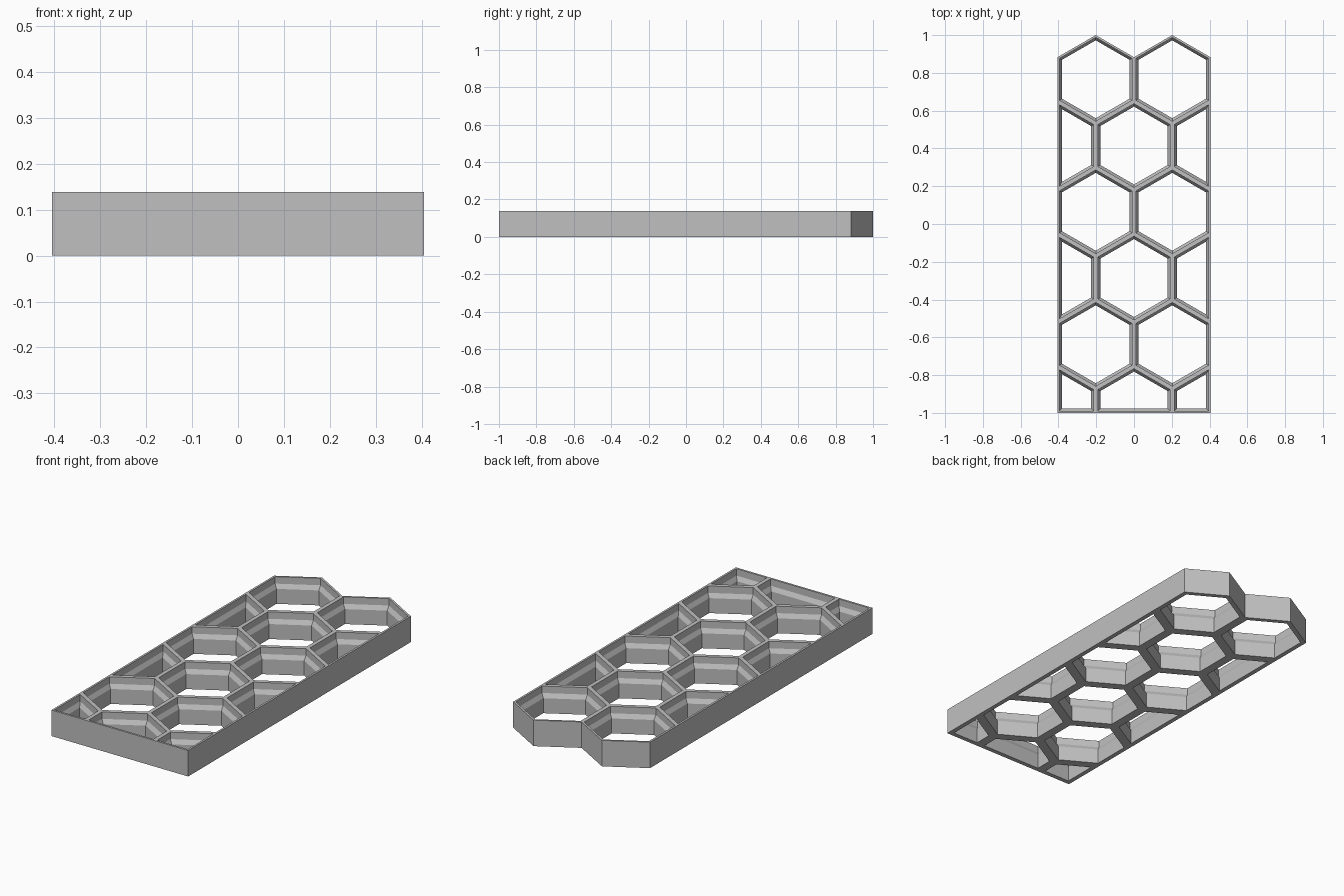
import bpy, bmesh, math
from mathutils import Vector
from mathutils.geometry import intersect_line_line_2d, intersect_line_plane

if "Cube" in bpy.data.objects:
    bpy.data.objects.remove(bpy.data.objects["Cube"])

W, H = 0.405, 0.139            # cell width and panel height
R = W / math.sqrt(3)           # cell corner radius
TOP = 1.0 - R                  # centre of the back row
# hole profile: (inset from the cell edge, height)
PROFILE = [(0.0, H), (0.011, H), (0.011, 0.102), (0.024, 0.08), (0.024, 0.0), (0.0, 0.0)]


def hexagon(cx, cy):
    return [Vector((cx + R * math.cos(math.radians(30 + 60 * i)),
                    cy + R * math.sin(math.radians(30 + 60 * i)))) for i in range(6)]


def clip(poly, normal, limit):
    """Keep the part of a polygon where p . normal <= limit."""
    out = []
    for a, b in zip(poly, poly[1:] + poly[:1]):
        da, db = a.dot(normal) - limit, b.dot(normal) - limit
        if da <= 1e-5:
            out.append(a)
        if (da < -1e-5 and db > 1e-5) or (da > 1e-5 and db < -1e-5):
            out.append(a.lerp(b, da / (da - db)))
    return out


def inset(poly, d):
    """Move every side of a convex counter-clockwise polygon inward by d."""
    out = []
    n = len(poly)
    for i in range(n):
        e1 = (poly[i] - poly[i - 1]).normalized()
        e2 = (poly[(i + 1) % n] - poly[i]).normalized()
        n1, n2 = Vector((-e1.y, e1.x)), Vector((-e2.y, e2.x))
        out.append(poly[i] + (n1 + n2) * (d / (1 + n1.dot(n2))))
    return out


bm = bmesh.new()

# Honeycomb cells, trimmed at the two sides and the front
for row in range(6):
    xs = (-W / 2, W / 2) if row % 2 == 0 else (-W, 0, W)
    for cx in xs:
        poly = hexagon(cx, TOP - row * 1.5 * R)
        for normal, limit in (((1, 0), W), ((-1, 0), W), ((0, -1), 1.0)):
            poly = clip(poly, Vector(normal), limit)
        rings = [[bm.verts.new((p.x, p.y, z)) for p in inset(poly, d)] for d, z in PROFILE]
        n = len(poly)
        for upper, lower in zip(rings, rings[1:]):
            for i in range(n):
                j = (i + 1) % n
                bm.faces.new((upper[i], upper[j], lower[j], lower[i]))

bmesh.ops.remove_doubles(bm, verts=bm.verts, dist=1e-4)

# Outer wall closing the open top and bottom borders
border = [e for e in bm.edges if e.is_boundary]
bmesh.ops.bridge_loops(bm, edges=border)
bmesh.ops.recalc_face_normals(bm, faces=bm.faces)

mesh = bpy.data.meshes.new("honeycomb_panel")
bm.to_mesh(mesh)
bm.free()
panel = bpy.data.objects.new("honeycomb_panel", mesh)
bpy.context.collection.objects.link(panel)

grey = bpy.data.materials.new("light grey")
grey.diffuse_color = (0.53, 0.53, 0.53, 1)
grey.use_nodes = True
grey.node_tree.nodes["Principled BSDF"].inputs["Base Color"].default_value = grey.diffuse_color
mesh.materials.append(grey)
